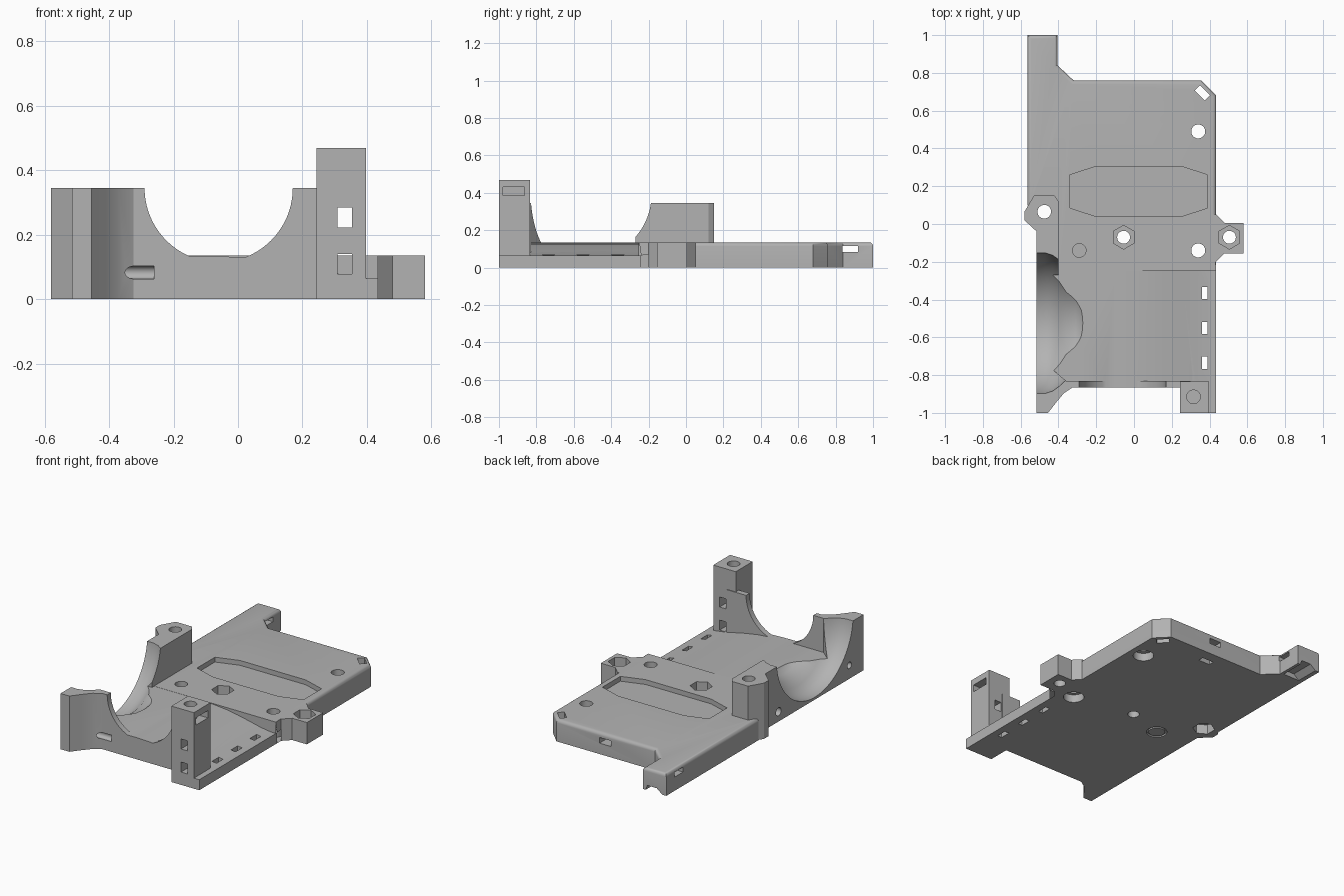
import bpy, bmesh
from math import sin, cos, pi, radians

cube = bpy.data.objects.get("Cube")
if cube:
    bpy.data.objects.remove(cube, do_unlink=True)

grey = bpy.data.materials.new("plain grey")
grey.use_nodes = True
grey.diffuse_color = (0.45, 0.45, 0.45, 1)
grey.node_tree.nodes["Principled BSDF"].inputs["Base Color"].default_value = (0.45, 0.45, 0.45, 1)


def add_object(name, bm):
    bmesh.ops.recalc_face_normals(bm, faces=bm.faces)
    mesh = bpy.data.meshes.new(name)
    bm.to_mesh(mesh)
    bm.free()
    obj = bpy.data.objects.new(name, mesh)
    mesh.materials.append(grey)
    bpy.context.collection.objects.link(obj)
    return obj


def prism(name, pts, lo, hi, axis="z", round_edge=None):
    """Extrude a 2D outline along an axis; optionally round chosen edges."""
    place = {"z": lambda u, v, w: (u, v, w),
             "y": lambda u, v, w: (u, w, v),
             "x": lambda u, v, w: (w, u, v)}[axis]
    bm = bmesh.new()
    rings = [[bm.verts.new(place(u, v, w)) for u, v in pts] for w in (lo, hi)]
    bm.faces.new(rings[0])
    bm.faces.new(rings[1])
    n = len(pts)
    for i in range(n):
        j = (i + 1) % n
        bm.faces.new((rings[0][i], rings[0][j], rings[1][j], rings[1][i]))
    bmesh.ops.recalc_face_normals(bm, faces=bm.faces)
    if round_edge:
        edges = [e for e in bm.edges if round_edge(*(v.co for v in e.verts))]
        bmesh.ops.bevel(bm, geom=edges, offset=0.02, segments=4, profile=0.5, affect="EDGES")
    return add_object(name, bm)


def ring(u, v, r, n=32, turn=0.0):
    return [(u + r * cos(turn + 2 * pi * i / n), v + r * sin(turn + 2 * pi * i / n)) for i in range(n)]


def rect(u, v, w, h, turn=0.0):
    c, s = cos(turn), sin(turn)
    return [(u + a * w / 2 * c - b * h / 2 * s, v + a * w / 2 * s + b * h / 2 * c)
            for a, b in ((-1, -1), (1, -1), (1, 1), (-1, 1))]


def combine(body, tool, operation):
    mod = body.modifiers.new("combine", "BOOLEAN")
    mod.object, mod.operation, mod.solver = tool, operation, "EXACT"
    bpy.context.view_layer.objects.active = body
    bpy.ops.object.modifier_apply(modifier=mod.name)
    bpy.data.objects.remove(tool, do_unlink=True)


TOP, WALL, LIP = 0.135, 0.345, 0.065

# Rear plate with arm, rounded along its upper rim
plate = [(-0.515, -0.25), (0.435, -0.25), (0.435, 0.05), (0.435, 0.68), (0.355, 0.76),
         (-0.32, 0.76), (-0.405, 0.84), (-0.405, 1), (-0.565, 1), (-0.565, 0.1), (-0.515, 0.04)]
body = prism("cradle_body", plate, 0, TOP, round_edge=lambda a, b: min(a.z, b.z) > 0.1
             and min(a.y, b.y) > 0.04 and max(a.y, b.y) > 0.2)

# Front floor: a low hump falling toward the lip
hump = [(-0.515, 0), (0.4, 0), (0.4, LIP), (0.33, 0.075), (0.25, 0.093), (0.17, 0.11),
        (0.09, 0.123), (0, 0.131), (-0.1, 0.134), (-0.515, 0.134)]
parts = [
    prism("floor", hump, -0.865, -0.24, "y"),
    prism("lip", rect(0.34, -0.62, 0.19, 0.76), 0, LIP),
    # Thin front wall with a round saddle
    prism("front_wall", [(-0.4, 0), (0.3, 0), (0.3, WALL), (0.17, WALL)]
          + [(-0.06 + 0.23 * cos(a * pi / 40), WALL - 0.23 * sin(a * pi / 40)) for a in range(1, 40)]
          + [(-0.29, WALL), (-0.4, WALL)], -0.865, -0.83, "y"),
    # Flared front corner
    prism("front_corner", [(-0.515, -1), (-0.455, -1), (-0.41, -0.942), (-0.37, -0.895), (-0.325, -0.865),
                           (-0.29, -0.865), (-0.29, -0.83), (-0.36, -0.83), (-0.515, -0.7)], 0, WALL),
    prism("front_post", rect(0.321, -0.9175, 0.154, 0.165), 0, 0.47),
    # Tall screw tower and the low side ear
    prism("tower", [(-0.515, -0.27), (-0.4, -0.27), (-0.4, 0.12), (-0.42, 0.15), (-0.53, 0.15),
                    (-0.58, 0.065), (-0.58, 0.02), (-0.515, -0.04)], 0, WALL),
    prism("side_ear", [(0.4, -0.2), (0.435, -0.2), (0.48, -0.155), (0.58, -0.155), (0.58, 0.005),
                       (0.48, 0.005), (0.435, 0.05), (0.4, 0.05)], 0, TOP),
]
for part in parts:
    combine(body, part, "UNION")

# Bowl scooped in from the side, turned about an x axis
profile = [(-0.6, 0.375), (-0.47, 0.375), (-0.43, 0.362), (-0.395, 0.337), (-0.36, 0.305),
           (-0.31, 0.284), (-0.28, 0.266), (-0.262, 0.246), (-0.255, 0.2)]
bm = bmesh.new()
loops = [[bm.verts.new((x, u, v)) for u, v in ring(-0.525, 0.39, r, 72)] for x, r in profile]
for a, b in zip(loops, loops[1:]):
    for i in range(len(a)):
        j = (i + 1) % len(a)
        bm.faces.new((a[i], a[j], b[j], b[i]))
bm.faces.new(loops[0])
bm.faces.new(loops[-1])
combine(body, add_object("bowl_cutter", bm), "DIFFERENCE")

cuts = []


def cut(pts, lo, hi, axis="z"):
    cuts.append(prism("cutter", pts, lo, hi, axis))


# Screw holes with counterbores and hex nut seats
for y in (0.49, -0.14):
    cut(ring(0.34, y, 0.037), -0.1, 0.2)
    cut(ring(0.34, y, 0.06), -0.1, 0.05)
for x in (-0.055, 0.505):
    cut(ring(x, -0.07, 0.034), -0.1, 0.2)
    cut(ring(x, -0.07, 0.063, 6, pi / 2), 0.08, 0.2)
cut(ring(-0.475, 0.065, 0.036), -0.1, 0.5)
cut(ring(-0.475, 0.065, 0.065, 6, pi / 2), -0.1, 0.06)
cut(ring(-0.29, -0.14, 0.036), 0.03, 0.2)
cut(ring(0.315, -0.915, 0.036), 0.3, 0.6)

# Shallow label recess
cut([(-0.34, 0.085), (-0.2, 0.04), (0.25, 0.04), (0.39, 0.085),
     (0.39, 0.26), (0.25, 0.305), (-0.2, 0.305), (-0.34, 0.26)], 0.105, 0.2)

# Tie slots: floor, rear corner, rear edge, arm and post
for y in (-0.365, -0.55, -0.735):
    cut(rect(0.375, y, 0.03, 0.065), -0.1, 0.3)
cut(rect(0.363, 0.694, 0.075, 0.04, radians(-45)), -0.1, 0.2)
cut(rect(0.02, 0.085, 0.08, 0.035), 0.66, 0.9, "y")
cut(rect(0.02, 0.675, 0.08, 0.035), -0.1, 0.09)
cut(rect(0.878, 0.1, 0.085, 0.03), -0.7, -0.3, "x")
for z in (0.253, 0.11):
    cut(rect(0.332, z, 0.045, 0.062), -1.1, -0.8, "y")
cut(rect(-0.92, 0.408, 0.115, 0.045), 0.27, 0.5, "x")

# Side bores and the notch under the arm
cut(ring(-0.862, 0.083, 0.02), -0.6, -0.26, "x")
cut(ring(-0.17, 0.06, 0.025), -0.6, -0.3, "x")
cut([(-0.42, -0.01), (-0.435, 0.03), (-0.5, 0.03), (-0.55, -0.01)], 0.85, 1.1, "y")

for cutter in cuts:
    combine(body, cutter, "DIFFERENCE")

# Ring groove on the underside
groove = prism("groove_cutter", ring(-0.29, -0.14, 0.06), -0.1, 0.01)
combine(groove, prism("groove_core", ring(-0.29, -0.14, 0.048), -0.2, 0.1), "DIFFERENCE")
combine(body, groove, "DIFFERENCE")

bpy.ops.object.select_all(action="DESELECT")
body.select_set(True)
bpy.context.view_layer.objects.active = body
bpy.ops.object.shade_smooth_by_angle(angle=radians(25))
